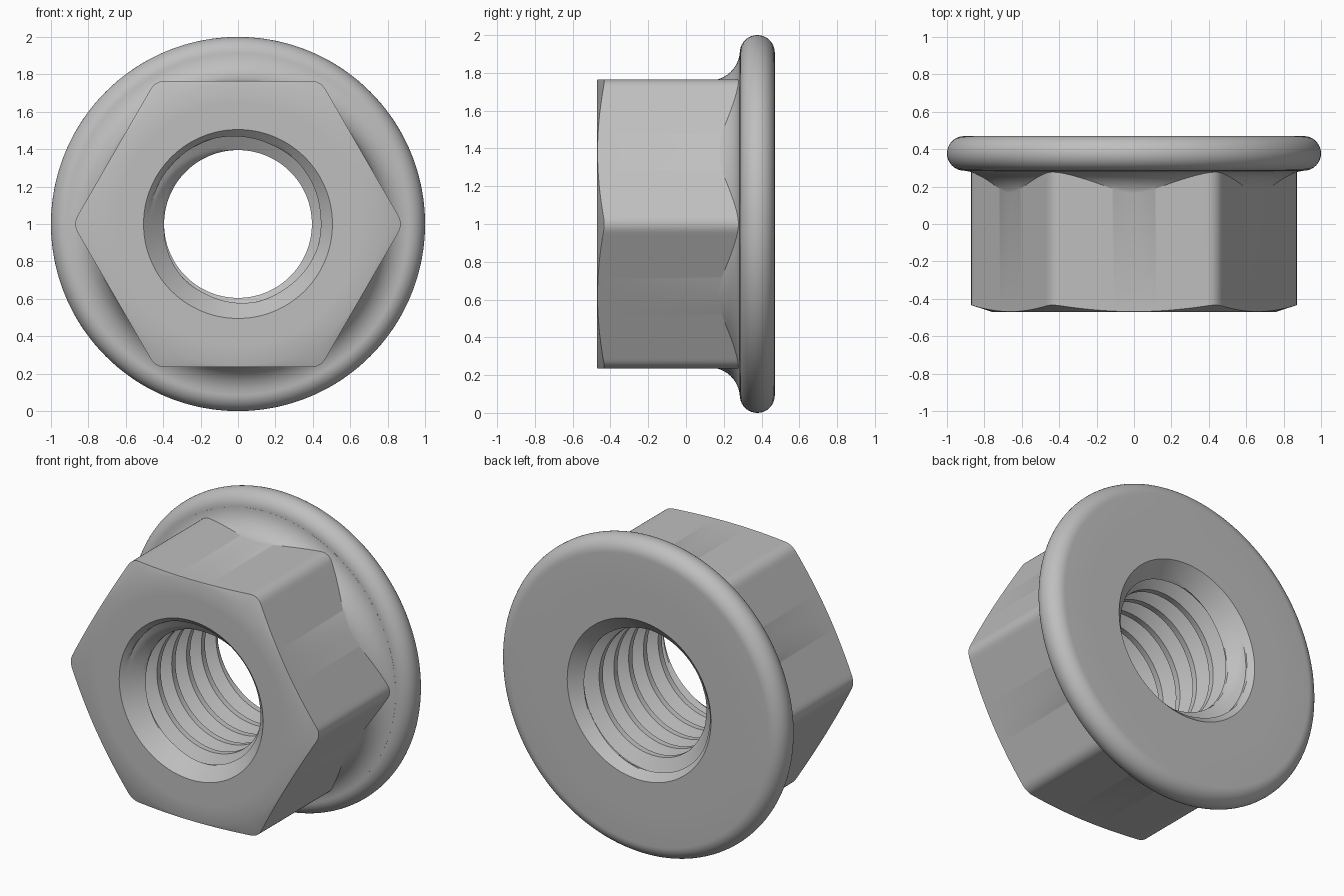
import bpy, bmesh, math
from math import sin, cos, sqrt, pi, radians

cube = bpy.data.objects.get("Cube")
if cube:
    bpy.data.objects.remove(cube, do_unlink=True)

STEPS = 360                        # divisions around the axis
FRONT, BACK = -0.47, 0.47
APOTHEM, CORNER_R = 0.765, 0.085   # hexagon flats and rounded corners
MOUTH, MAJOR, MINOR = 0.505, 0.475, 0.395
PITCH, SAMPLES = 0.148, 16

steel = bpy.data.materials.new("grey_steel")
steel.use_nodes = True
colour = (0.52, 0.52, 0.52, 1)
steel.diffuse_color = colour
steel.node_tree.nodes["Principled BSDF"].inputs["Base Color"].default_value = colour


def sweep(name, profile):
    """Join the (radius, y) profiles of all angles into one round surface."""
    bm = bmesh.new()
    cols = []
    for i in range(STEPS + 1):
        a = 2 * pi * i / STEPS
        cols.append([bm.verts.new((r * cos(a), y, 1 + r * sin(a)))
                     for r, y in profile(a)])
    for c, d in zip(cols, cols[1:]):
        for j in range(len(c) - 1):
            bm.faces.new((c[j], c[j + 1], d[j + 1], d[j]))
    bmesh.ops.remove_doubles(bm, verts=bm.verts, dist=1e-5)
    bmesh.ops.dissolve_degenerate(bm, edges=bm.edges, dist=1e-5)
    mesh = bpy.data.meshes.new(name)
    bm.to_mesh(mesh)
    bm.free()
    mesh.materials.append(steel)
    obj = bpy.data.objects.new(name, mesh)
    bpy.context.collection.objects.link(obj)
    bpy.ops.object.select_all(action='DESELECT')
    obj.select_set(True)
    bpy.context.view_layer.objects.active = obj
    bpy.ops.object.shade_smooth_by_angle(angle=radians(28))
    return obj


def hex_radius(a):
    """Radius of the hexagon with rounded corners at angle a."""
    off = (a + pi / 6) % (pi / 3) - pi / 6          # angle from nearest corner
    centre = (APOTHEM - CORNER_R) / cos(pi / 6)
    tangent = math.atan2(CORNER_R * 0.5, centre + CORNER_R * cos(pi / 6))
    if abs(off) < tangent:
        return centre * cos(off) + sqrt(CORNER_R ** 2 - (centre * sin(off)) ** 2)
    return APOTHEM / cos(pi / 6 - abs(off))


def body_profile(a):
    r = hex_radius(a)
    chamfer = 0.76
    pts = [(MOUTH, FRONT), (0.65, FRONT), (chamfer, FRONT),
           (r, FRONT + 0.33 * (r - chamfer))]
    # concave fillet running from the hexagon into the flange
    rim_r, rim = 0.9075, 0.0925
    fr, fc, fy = 0.16, 0.92, 0.125
    start = math.acos(min(1, (fc - r) / fr))
    end = math.acos((fc - rim_r) / fr)
    for k in range(11):
        t = start + (end - start) * k / 10
        pts.append((fc - fr * cos(t), fy + fr * sin(t)))
    # rounded flange rim
    for k in range(21):
        t = pi * k / 20
        pts.append((rim_r + rim * sin(t), BACK - rim - rim * cos(t)))
    return pts + [(0.7, BACK), (MOUTH, BACK)]


def thread_radius(phase):
    """Sixty degree thread: flat crest, flank, flat root, flank."""
    p = phase % 16
    if p <= 4:
        return MINOR
    if p <= 9:
        return MINOR + (MAJOR - MINOR) * (p - 4) / 5
    if p <= 11:
        return MAJOR
    return MAJOR - (MAJOR - MINOR) * (p - 11) / 5


def thread_profile(a):
    pts = []
    for j in range(8 * SAMPLES, -1, -1):
        y = FRONT + PITCH * (j / SAMPLES - a / (2 * pi))
        y = max(FRONT, min(BACK, y))
        cone = MOUTH - min(y - FRONT, BACK - y)     # countersink at both ends
        at_end = y in (FRONT, BACK)
        pts.append((MOUTH if at_end else max(cone, thread_radius(j * 16 / SAMPLES)), y))
    return pts


sweep("flanged_hex_body", body_profile)
sweep("threaded_bore", thread_profile)
